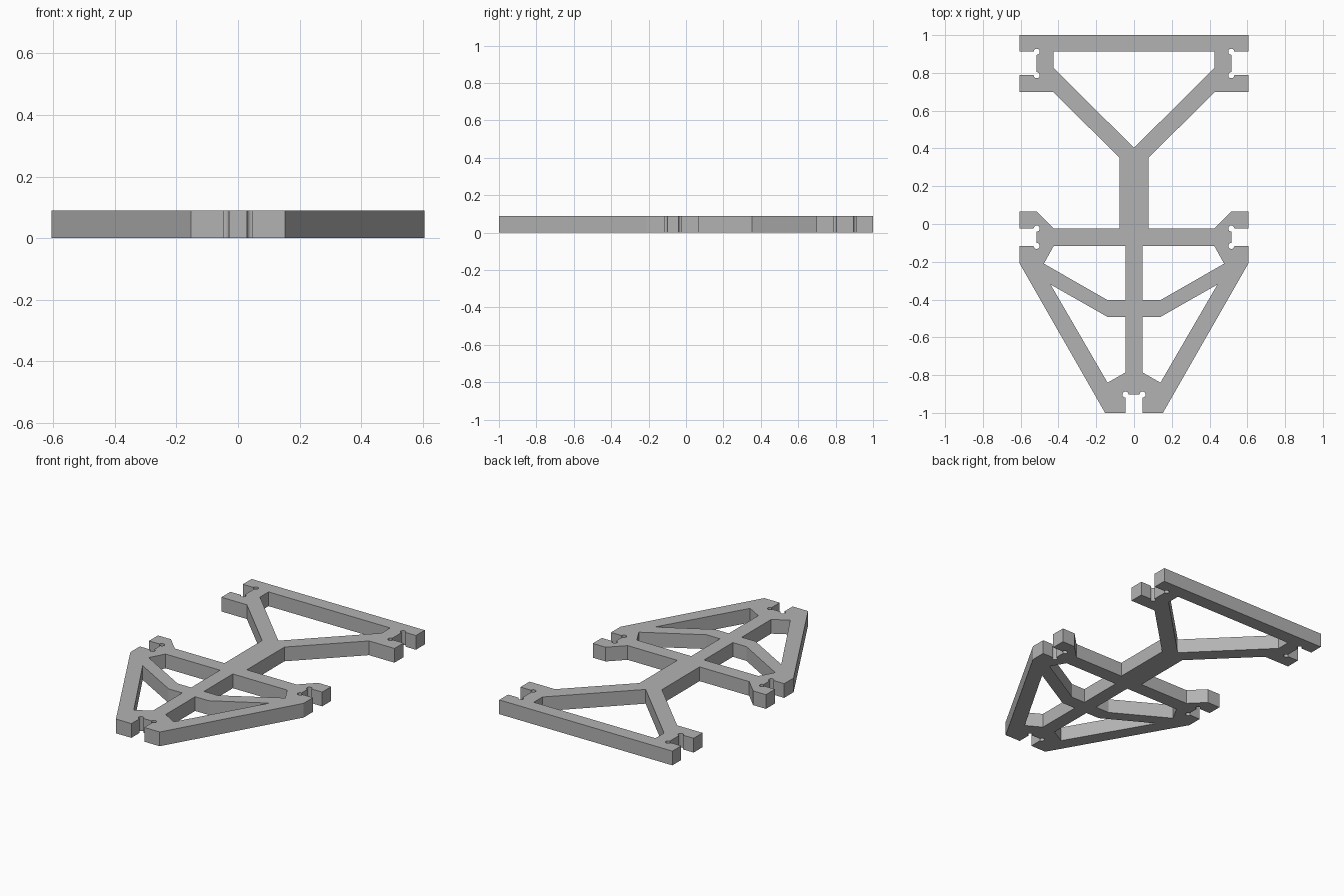
import bpy, bmesh
from math import atan2, cos, sin, pi, tau

cube = bpy.data.objects.get("Cube")
if cube:
    bpy.data.objects.remove(cube, do_unlink=True)

THICK = 0.09     # plate thickness
RELIEF = 0.016   # radius of the round corner reliefs
TIP, WALL = 0.605, 0.515   # slot mouth and slot floor
STEM = 0.045     # half width of the spine and of the front slot


def mirrored(points):
    return [(-x, y) for x, y in reversed(points)]


def relieve(points, corners):
    """Replace the chosen corners with round reliefs cut into the material."""
    result = []
    for i, (x, y) in enumerate(points):
        if (x, y) not in corners:
            result.append((x, y))
            continue
        px, py = points[i - 1]
        nx, ny = points[(i + 1) % len(points)]
        start = atan2(py - y, px - x)
        turn = (atan2(ny - y, nx - x) - start + pi) % tau - pi
        sweep = turn - tau if turn > 0 else turn + tau
        steps = 18
        for k in range(steps + 1):
            a = start + sweep * k / steps
            result.append((x + RELIEF * cos(a), y + RELIEF * sin(a)))
    return result


# Outer profile, left half from back to front
rear_slot = [(WALL, 0.912), (WALL, 0.788)]
mid_slot = [(WALL, -0.024), (WALL, -0.116)]
front_slot = [(STEM, -0.903)]
half = [(TIP, 1), (TIP, 0.912), *rear_slot, (TIP, 0.788), (TIP, 0.698),
        (0.427, 0.698), (0.078, 0.352), (0.078, -0.024), (0.425, -0.024),
        (WALL, 0.066), (TIP, 0.066), (TIP, -0.024), *mid_slot,
        (TIP, -0.116), (TIP, -0.21), (0.153, -1), (STEM, -1), *front_slot]
corners = rear_slot + mid_slot + front_slot
outline = relieve(half + mirrored(half), corners + mirrored(corners))

# Openings between the struts
rear_half = [(0.425, 0.826), (0.425, 0.912)]
rear_opening = [(0, 0.403)] + rear_half + mirrored(rear_half)
middle_opening = [(STEM, -0.116), (0.425, -0.116), (0.477, -0.21),
                  (0.14, -0.403), (STEM, -0.403)]
front_opening = [(STEM, -0.492), (0.14, -0.492), (0.442, -0.32),
                 (0.14, -0.84), (STEM, -0.786)]
loops = [outline, rear_opening, middle_opening, mirrored(middle_opening),
         front_opening, mirrored(front_opening)]

# Extruded flat profile
curve = bpy.data.curves.new("frame_profile", 'CURVE')
curve.dimensions = '2D'
curve.fill_mode = 'BOTH'
curve.extrude = THICK / 2
for loop in loops:
    spline = curve.splines.new('POLY')
    spline.points.add(len(loop) - 1)
    for point, (x, y) in zip(spline.points, loop):
        point.co = (x, y, 0, 1)
    spline.use_cyclic_u = True
    spline.use_smooth = False
profile = bpy.data.objects.new("frame_profile", curve)
bpy.context.collection.objects.link(profile)
depsgraph = bpy.context.evaluated_depsgraph_get()
mesh = bpy.data.meshes.new_from_object(profile.evaluated_get(depsgraph))
bpy.data.objects.remove(profile, do_unlink=True)

# Weld into one closed solid standing on the ground
bm = bmesh.new()
bm.from_mesh(mesh)
bmesh.ops.remove_doubles(bm, verts=bm.verts, dist=0.0005)
bmesh.ops.translate(bm, verts=bm.verts, vec=(0, 0, THICK / 2))
bmesh.ops.recalc_face_normals(bm, faces=bm.faces)
for face in bm.faces:
    face.smooth = False
    face.material_index = 0
bm.to_mesh(mesh)
bm.free()

mesh.name = "slotted_frame"
frame = bpy.data.objects.new("slotted_frame", mesh)
bpy.context.collection.objects.link(frame)

# Plain grey finish
grey = bpy.data.materials.new("plain_grey")
grey.use_nodes = True
colour = (0.45, 0.45, 0.45, 1)
grey.diffuse_color = colour
grey.node_tree.nodes["Principled BSDF"].inputs["Base Color"].default_value = colour
mesh.materials.clear()
mesh.materials.append(grey)
